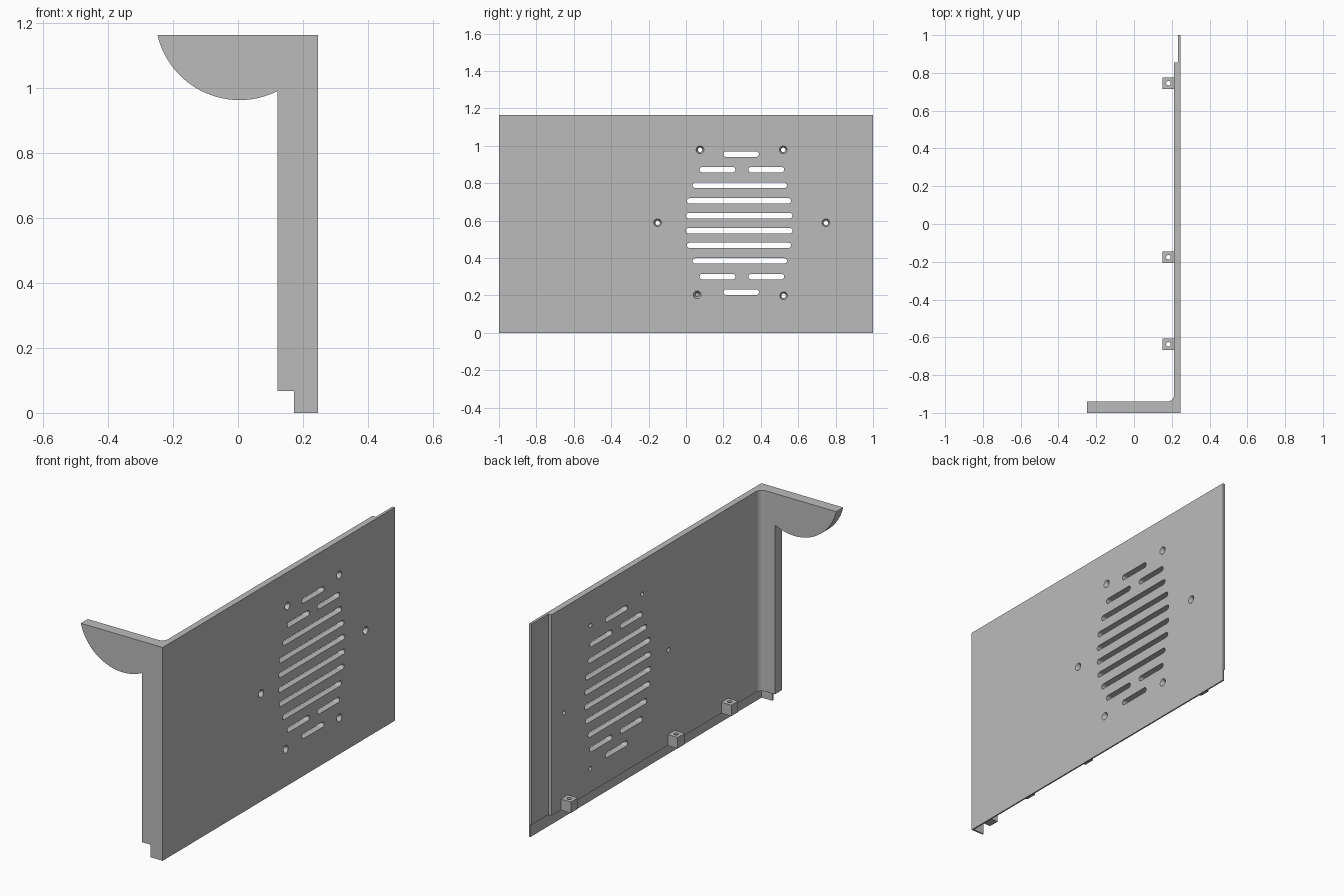
import bpy, bmesh, math
from mathutils import Matrix, Vector

cube = bpy.data.objects.get("Cube")
if cube:
    bpy.data.objects.remove(cube, do_unlink=True)

grey = bpy.data.materials.new("light grey")
grey.use_nodes = True
grey.diffuse_color = (0.5, 0.5, 0.5, 1)
grey.node_tree.nodes["Principled BSDF"].inputs["Base Color"].default_value = (0.5, 0.5, 0.5, 1)

HEIGHT, OUTER, INNER = 1.163, 0.246, 0.212
STEP = 0.068


def finish(name, bm):
    bmesh.ops.recalc_face_normals(bm, faces=bm.faces)
    mesh = bpy.data.meshes.new(name)
    bm.to_mesh(mesh)
    bm.free()
    obj = bpy.data.objects.new(name, mesh)
    bpy.context.collection.objects.link(obj)
    mesh.materials.append(grey)
    return obj


def prism(name, points, lo, hi, axis):
    """Extrude a 2D outline along an axis from lo to hi."""
    def place(a, b, c):
        return {"x": (c, a, b), "y": (a, c, b), "z": (a, b, c)}[axis]
    bm = bmesh.new()
    face = bm.faces.new([bm.verts.new(place(a, b, lo)) for a, b in points])
    moved = bmesh.ops.extrude_face_region(bm, geom=[face])["geom"]
    bmesh.ops.translate(bm, vec=Vector(place(0, 0, hi - lo)),
                        verts=[v for v in moved if isinstance(v, bmesh.types.BMVert)])
    return finish(name, bm)


def cone(name, r_low, r_high, lo, hi, a, b, axis):
    """Round cutter along x or z; a, b are its other two coordinates."""
    bm = bmesh.new()
    bmesh.ops.create_cone(bm, cap_ends=True, segments=24, radius1=r_low,
                          radius2=r_high, depth=hi - lo)
    mid = (lo + hi) / 2
    if axis == "x":
        bm.transform(Matrix.Rotation(math.pi / 2, 4, "Y"))
    bm.transform(Matrix.Translation((mid, a, b) if axis == "x" else (a, b, mid)))
    return finish(name, bm)


def arc(cx, cy, r, start, end, n):
    return [(cx + r * math.cos(math.radians(start + (end - start) * i / n)),
             cy + r * math.sin(math.radians(start + (end - start) * i / n)))
            for i in range(n + 1)]


def rect(a0, a1, b0, b1):
    return [(a0, b0), (a1, b0), (a1, b1), (a0, b1)]


def boolean(target, cutter, operation="DIFFERENCE"):
    cutter.hide_render = True
    mod = target.modifiers.new("cut", "BOOLEAN")
    mod.operation, mod.solver, mod.object = operation, "EXACT", cutter
    bpy.context.view_layer.objects.active = target
    bpy.ops.object.modifier_apply(modifier=mod.name)
    bpy.data.objects.remove(cutter, do_unlink=True)


# Side panel and front wall: plan outline with rounded inner corner and thin rear lip
r = 0.035
plan = [(-0.3, -1), (OUTER, -1), (OUTER, 1), (0.232, 1), (0.232, 0.855), (INNER, 0.855)]
plan += arc(INNER - r, -0.94 + r, r, 0, -90, 8) + [(-0.3, -0.94)]
panel = prism("side_panel", plan, 0, HEIGHT, "z")

# Front silhouette: narrow column, curved bracket on top, step at the foot
outline = [(0.173, -0.1), (0.3, -0.1), (0.3, HEIGHT + 0.1), (-0.248, HEIGHT + 0.1)]
outline += arc(0.005, 1.223, 0.26, 193.3, 296.7, 32)
outline += [(0.122, STEP), (0.173, STEP)]
boolean(panel, prism("silhouette", outline, -1.2, 1.2, "y"), "INTERSECT")

# Undercut leaving a thin skirt along the bottom
boolean(panel, prism("undercut", rect(-1, 0.238, -0.991, 1.2), -0.1, STEP, "z"))

# Vent slots: height, then (start, end) spans along the panel
slots = [(0.955, [(0.2, 0.39)]), (0.872, [(0.073, 0.264), (0.333, 0.525)]),
         (0.788, [(0.035, 0.54)]), (0.705, [(0.005, 0.562)]), (0.626, [(0, 0.569)])]
slots += [(1.172 - z, spans) for z, spans in slots]
for z, spans in slots:
    for start, end in spans:
        h = 0.0145
        shape = arc(end - h, z, h, -90, 90, 10) + arc(start + h, z, h, 90, 270, 10)
        boolean(panel, prism("slot", shape, 0.15, 0.3, "x"))

# Countersunk screw holes
for y, z in [(0.075, 0.978), (0.52, 0.978), (-0.152, 0.588), (0.748, 0.588),
             (0.06, 0.203), (0.522, 0.198)]:
    boolean(panel, cone("screw_hole", 0.012, 0.012, 0.15, 0.3, y, z, "x"))
    boolean(panel, cone("countersink", 0.01, 0.022, 0.226, 0.248, y, z, "x"))

# Mounting tabs with vertical holes on the inner face
tabs = []
for name, y in [("rear_tab", 0.745), ("middle_tab", -0.176), ("front_tab", -0.637)]:
    tab = prism(name, rect(0.152, INNER, y - 0.03, y + 0.03), STEP, 0.128, "z")
    boolean(tab, cone("tab_hole", 0.012, 0.012, 0, 0.2, 0.182, y, "z"))
    tabs.append(tab)

# Smooth curved walls, keep edges crisp
bpy.ops.object.select_all(action="DESELECT")
for obj in [panel] + tabs:
    obj.select_set(True)
bpy.context.view_layer.objects.active = panel
bpy.ops.object.shade_smooth_by_angle(angle=math.radians(30))
